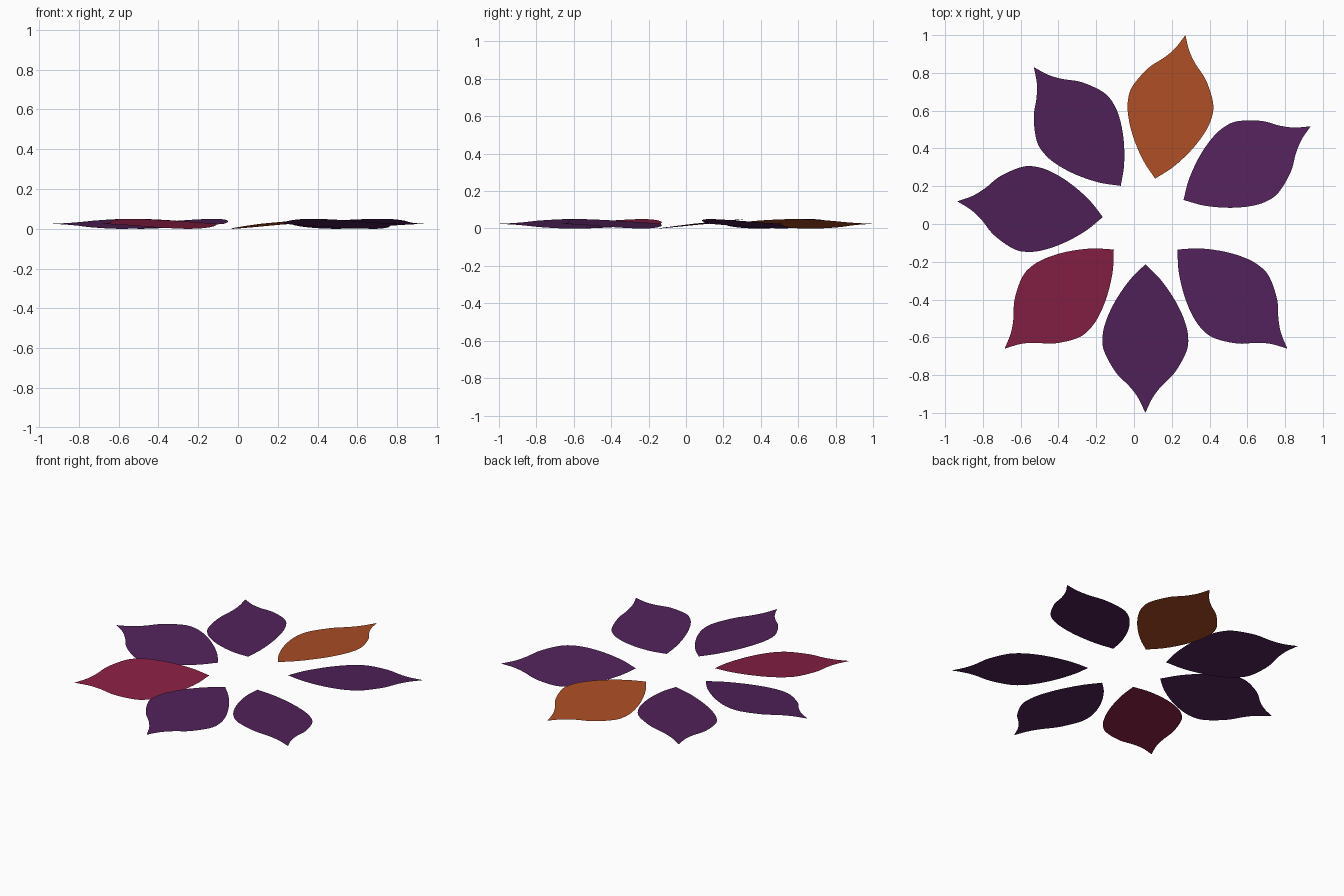
import bpy, math
from mathutils import Vector, Matrix
from mathutils.geometry import interpolate_bezier

if "Cube" in bpy.data.objects:
    bpy.data.objects.remove(bpy.data.objects["Cube"])


def material(name, rgb):
    m = bpy.data.materials.new(name)
    m.diffuse_color = (*rgb, 1)
    m.use_nodes = True
    m.node_tree.nodes["Principled BSDF"].inputs["Base Color"].default_value = m.diffuse_color
    return m


PURPLE = material("purple", (0.084, 0.016, 0.102))
ORANGE = material("burnt_orange", (0.413, 0.076, 0.018))
CRIMSON = material("crimson", (0.246, 0.0144, 0.058))

# Half outline of a petal: fraction of its length, half width
PROFILE = [(0, 0), (.106, .083), (.245, .159), (.38, .209), (.49, .228), (.59, .218),
           (.728, .157), (.82, .086), (.90, .038), (1, 0)]
STEPS = 5
TILT = math.radians(-6.3)   # every petal is twisted about its own axis


def smooth_profile():
    p = [Vector((t, w, 0)) for t, w in PROFILE]
    n = len(p)
    tan = [(p[min(i + 1, n - 1)] - p[max(i - 1, 0)]) / (6 if 0 < i < n - 1 else 3)
           for i in range(n)]
    pts = [p[0]]
    for i in range(n - 1):
        pts += interpolate_bezier(p[i], p[i] + tan[i], p[i + 1] - tan[i + 1],
                                  p[i + 1], STEPS + 1)[1:]
    return pts


OUTLINE = smooth_profile()


def petal(name, base, tip, mat):
    base, tip = Vector((*base, 0.025)), Vector((*tip, 0.025))
    axis = tip - base
    place = (Matrix.Translation(base) @ Matrix.Rotation(math.atan2(axis.y, axis.x), 4, 'Z')
             @ Matrix.Rotation(TILT, 4, 'X'))
    # Mirrored edge points in between the two pointed ends
    length = axis.length
    verts = [(0, 0, 0), (length, 0, 0)]
    for p in OUTLINE[1:-1]:
        verts += [(p.x * length, p.y, 0), (p.x * length, -p.y, 0)]
    last = len(verts) - 2
    faces = [(0, 3, 2), (last, last + 1, 1)]
    faces += [(i, i + 1, i + 3, i + 2) for i in range(2, last, 2)]
    mesh = bpy.data.meshes.new(name)
    mesh.from_pydata([place @ Vector(v) for v in verts], [], faces)
    mesh.materials.append(mat)
    mesh.update()
    bpy.context.collection.objects.link(bpy.data.objects.new(name, mesh))


# Ring of seven petals: base point, tip point, colour
petal("front_petal", (.06, -.213), (.06, -1.0), PURPLE)
petal("front_right_petal", (.23, -.135), (.812, -.66), PURPLE)
petal("right_petal", (.262, .127), (.935, .517), PURPLE)
petal("back_petal", (.112, .24), (.272, 1.0), ORANGE)
petal("back_left_petal", (-.07, .202), (-.53, .83), PURPLE)
petal("left_petal", (-.165, .037), (-.935, .12), PURPLE)
petal("front_left_petal", (-.107, -.135), (-.685, -.66), CRIMSON)
